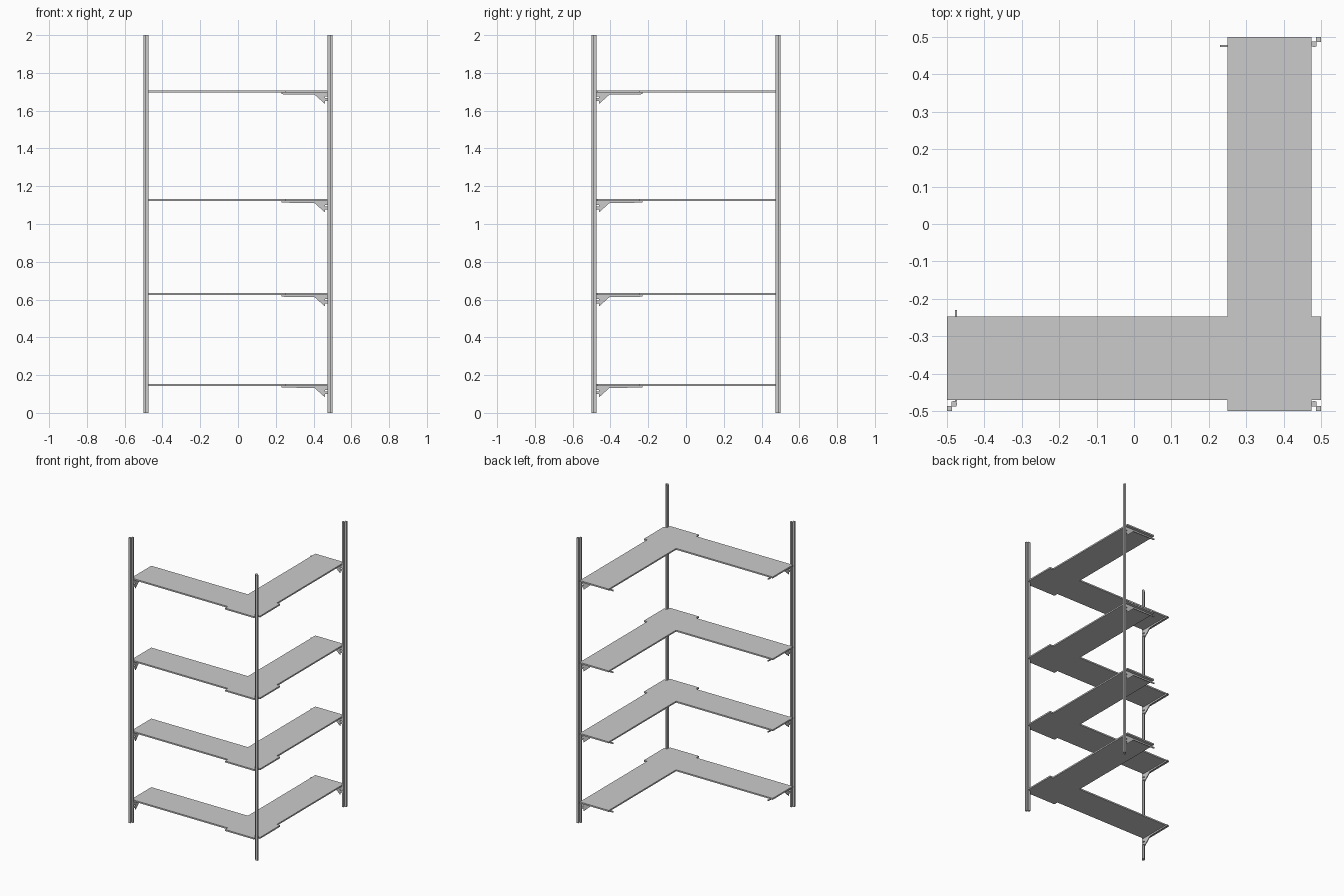
import bpy
import bmesh
from mathutils import Vector

if "Cube" in bpy.data.objects:
    bpy.data.objects.remove(bpy.data.objects["Cube"])

SHELF_Z = [0.148, 0.629, 1.127, 1.701]   # shelf centre heights
THICK = 0.010


def prism(name, points, offset):
    """Extrude a flat polygon of 3D points along an offset vector."""
    bm = bmesh.new()
    face = bm.faces.new([bm.verts.new(p) for p in points])
    ext = bmesh.ops.extrude_face_region(bm, geom=[face])
    moved = [g for g in ext["geom"] if isinstance(g, bmesh.types.BMVert)]
    bmesh.ops.translate(bm, verts=moved, vec=Vector(offset))
    bmesh.ops.recalc_face_normals(bm, faces=bm.faces[:])
    mesh = bpy.data.meshes.new(name)
    bm.to_mesh(mesh)
    bm.free()
    obj = bpy.data.objects.new(name, mesh)
    bpy.context.collection.objects.link(obj)
    return obj


# Corner posts: outer square stepping to a rounded inner lobe on the diagonal
post_profile = [(0.500, 0.500), (0.486, 0.500), (0.486, 0.488), (0.475, 0.488),
                (0.473, 0.481), (0.475, 0.475), (0.481, 0.473), (0.488, 0.475),
                (0.488, 0.486), (0.500, 0.486)]
for name, sx, sy in (("left_post", -1, -1), ("corner_post", 1, -1), ("back_post", 1, 1)):
    prism(name, [(sx * x, sy * y, 0) for x, y in post_profile], (0, 0, 2))

# L-shaped shelf outline with notches around the corner post
shelf_outline = [(-0.5, -0.47), (0.25, -0.47), (0.25, -0.5), (0.475, -0.5),
                 (0.475, -0.47), (0.5, -0.47), (0.5, -0.247), (0.475, -0.247),
                 (0.475, 0.5), (0.25, 0.5), (0.25, -0.247), (-0.5, -0.247)]

# Bracket side outline (distance along arm, height below shelf)
bracket_outline = [(-0.475, 0), (-0.230, 0), (-0.230, -0.009), (-0.405, -0.011),
                   (-0.460, -0.060), (-0.460, -0.044), (-0.475, -0.044),
                   (-0.475, -0.030), (-0.460, -0.030), (-0.460, -0.022),
                   (-0.475, -0.022)]

for i, z in enumerate(SHELF_Z, 1):
    bottom = z - THICK / 2
    prism(f"shelf_{i}", [(x, y, bottom) for x, y in shelf_outline], (0, 0, THICK))
    # Brackets on the left post and, mirrored over the diagonal, on the back post
    prism(f"left_bracket_{i}",
          [(-0.479, d, bottom + h) for d, h in bracket_outline], (0.006, 0, 0))
    prism(f"back_bracket_{i}",
          [(-d, 0.473, bottom + h) for d, h in bracket_outline], (0, 0.006, 0))
